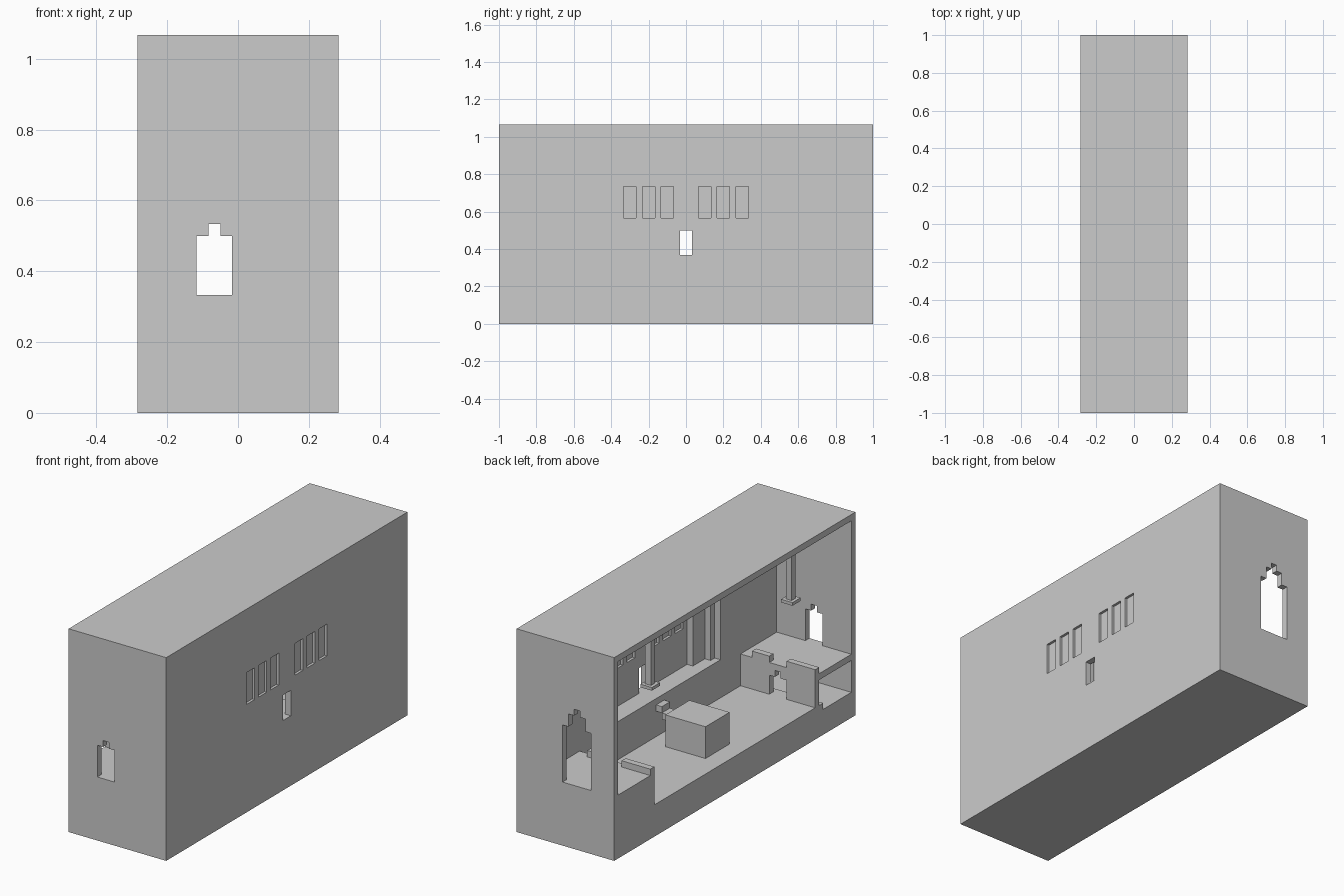
import bpy

if "Cube" in bpy.data.objects:
    bpy.data.objects.remove(bpy.data.objects["Cube"])

U = 1 / 30  # grid unit; a = depth from open side, b = from the back wall, c = height


def box(name, a0, a1, b0, b1, c0, c1):
    xs, ys, zs = (a0 - 8.5, a1 - 8.5), (30 - b1, 30 - b0), (c0, c1)
    bpy.ops.mesh.primitive_cube_add(
        size=1, location=(sum(xs) / 2 * U, sum(ys) / 2 * U, sum(zs) / 2 * U))
    ob = bpy.context.object
    ob.name = name
    ob.scale = ((xs[1] - xs[0]) * U, (ys[1] - ys[0]) * U, (zs[1] - zs[0]) * U)
    bpy.ops.object.transform_apply(location=False, rotation=False, scale=True)
    return ob


shell = box("hall_shell", 0, 17, 0, 60, 0, 32)


def cut(*dims):
    cutter = box("cutter", *dims)
    mod = shell.modifiers.new("cut", 'BOOLEAN')
    mod.operation, mod.solver, mod.object = 'DIFFERENCE', 'EXACT', cutter
    bpy.context.view_layer.objects.active = shell
    bpy.ops.object.modifier_apply(modifier=mod.name)
    bpy.data.objects.remove(cutter)


# main hall, sunken floor, and the room under the front loft
cut(-1, 13, 1, 59, 10, 31)
cut(-1, 13, 10, 50, 5, 10.5)
cut(-1, 13, 51, 59, 5, 9)
cut(-1, 13, 52, 59, 4, 6)

# stepped alcove in the long wall
for inset, depth in ((15, 14), (16, 15), (19, 16)):
    cut(12.5, depth, inset, 60 - inset, 11, 31)

# stepped doorways: back entrance, front entrance, loft room
for a0, a1, top in ((4, 9, 19), (5, 8, 21), (6, 7, 22)):
    cut(a0, a1, -1, 2, 10, top)
for a0, a1, top in ((5, 8, 15), (6, 7, 16)):
    cut(a0, a1, 58, 61, 10, top)
for a0, a1, top in ((5, 8, 8), (6, 7, 9)):
    cut(a0, a1, 49.5, 51.5, 5, top)

# open slot window and two rows of three glazed windows
cut(15.5, 18, 29, 31, 11, 15)
for b in (20, 23, 26, 32, 35, 38):
    cut(15.5, 18, b, b + 2, 17, 22)
    box("window_pane", 16.4, 16.6, b, b + 2, 17, 22)

# low rails at both platform edges
for b in (9, 50):
    box("rail_outer", 0, 5, b, b + 1, 10, 11)
    box("rail_inner", 8, 11, b, b + 1, 10, 11)

# central block and the floating steps up to the alcove
box("central_block", 3, 10, 27, 33, 5, 10)
for i in range(3):
    box("step", 12 - i, 13 - i, 29, 31, 9 - i, 10 - i)

# hanging lamps
for b in (12.5, 47.5):
    box("lamp_pole", 2, 3, b - .5, b + .5, 22.5, 31)
    box("lamp_plate", 1.5, 3.5, b - 1, b + 1, 22, 22.5)
